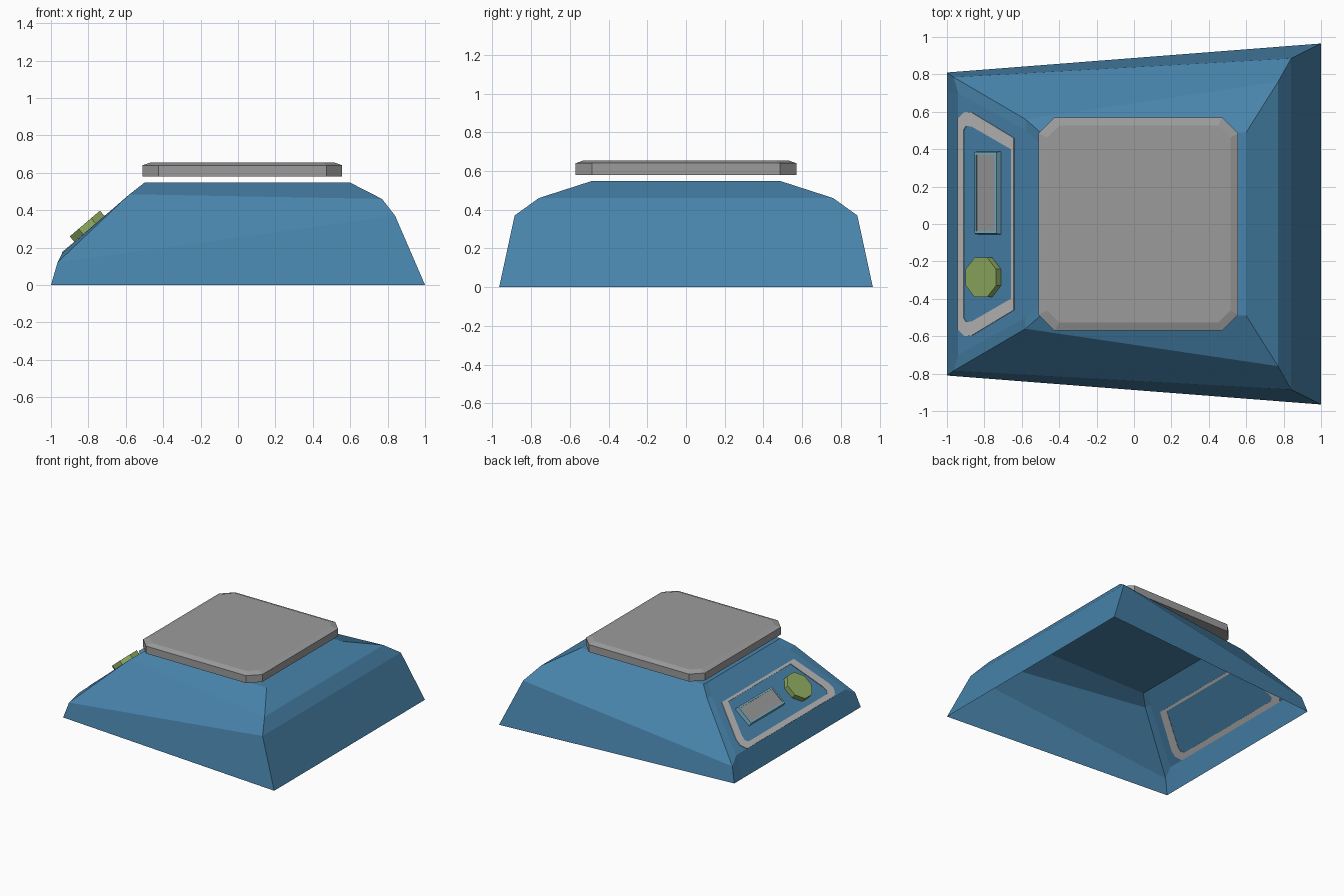
import bpy, bmesh, math
from mathutils import Vector, Matrix

if "Cube" in bpy.data.objects:
    bpy.data.objects.remove(bpy.data.objects["Cube"])


def material(name, rgb):
    m = bpy.data.materials.new(name)
    m.diffuse_color = (*rgb, 1)
    m.use_nodes = True
    m.node_tree.nodes["Principled BSDF"].inputs["Base Color"].default_value = m.diffuse_color
    return m


BLUE = material("body blue", (0.065, 0.23, 0.41))
GREY = material("steel grey", (0.33, 0.33, 0.33))
PALE = material("pale grey", (0.50, 0.50, 0.50))
TEAL = material("light teal", (0.19, 0.44, 0.56))
GREEN = material("knob green", (0.28, 0.42, 0.12))

# Local frame of the sloped control panel: x up the slope, y across, z outward
U = Vector((0.44, 0, 0.375)).normalized()
N = Vector((-U.z, 0, U.x))
PANEL = Matrix(((U.x, 0, N.x, -0.94), (0, 1, 0, 0), (U.z, 0, N.z, 0.17), (0, 0, 0, 1)))


def loft(name, rings, mats, cap_top=True, cap_bottom=False, closed=False, matrix=None):
    """Skin rings of points; the top cap uses the last material."""
    bm = bmesh.new()
    vs = [[bm.verts.new(p) for p in r] for r in rings]
    n = len(rings[0])
    pairs = list(zip(vs, vs[1:])) + ([(vs[-1], vs[0])] if closed else [])
    for a, b in pairs:
        for i in range(n):
            j = (i + 1) % n
            bm.faces.new((a[i], a[j], b[j], b[i]))
    if cap_top:
        bm.faces.new(vs[-1]).material_index = len(mats) - 1
    if cap_bottom:
        bm.faces.new(vs[0][::-1])
    bmesh.ops.recalc_face_normals(bm, faces=bm.faces)
    if matrix:
        bm.transform(matrix)
    me = bpy.data.meshes.new(name)
    bm.to_mesh(me)
    bm.free()
    for m in mats:
        me.materials.append(m)
    ob = bpy.data.objects.new(name, me)
    bpy.context.collection.objects.link(ob)
    return ob


def mirrored(half):
    """Close a half outline (y < 0) by mirroring it across y."""
    return half + [(x, -y, z) for x, y, z in reversed(half)]


def at(points, z):
    return [(x, y, z) for x, y in points]


def rect(x0, x1, y0, y1):
    return [(x0, y0), (x1, y0), (x1, y1), (x0, y1)]


def chamfered(x0, x1, y, c):
    return [(x0 + c, -y), (x1 - c, -y), (x1, -y + c), (x1, y - c),
            (x1 - c, y), (x0 + c, y), (x0, y - c), (x0, -y + c)]


# Hollow body: each ring is panel middle, panel corner, far corner
loft("body", [
    mirrored([(-1.0, -0.70, 0), (-1.0, -0.81, 0), (1.0, -0.965, 0)]),
    mirrored([(-0.94, -0.70, 0.17), (-0.965, -0.785, 0.12), (0.84, -0.885, 0.37)]),
    mirrored([(-0.58, -0.50, 0.477), (-0.58, -0.56, 0.485), (0.77, -0.76, 0.46)]),
    mirrored([(-0.50, -0.43, 0.545), (-0.50, -0.49, 0.547), (0.60, -0.49, 0.547)]),
], [BLUE])

# Weighing plate with cut corners and bevelled top
side = chamfered(-0.51, 0.557, 0.57, 0.085)
loft("weighing_plate", [
    at(side, 0.58), at(side, 0.64), at(chamfered(-0.465, 0.515, 0.527, 0.065), 0.655),
], [GREY], cap_bottom=True)

# Thin border around the controls
outer = [(0.0, -0.565), (0.05, -0.60), (0.10, -0.595), (0.394, -0.46)]
inner = [(0.04, -0.50), (0.06, -0.525), (0.10, -0.52), (0.374, -0.40)]
o = outer + [(x, -y) for x, y in reversed(outer)]
i = inner + [(x, -y) for x, y in reversed(inner)]
loft("panel_border", [at(o, -0.003), at(o, 0.005), at(i, 0.005), at(i, -0.003)],
     [PALE], cap_top=False, closed=True, matrix=PANEL)

# Display: raised teal rim around a grey screen
base, top, screen = (rect(0.137 + d, 0.300 - d, -0.055 + d, 0.388 - d) for d in (0, 0.004, 0.018))
loft("display", [at(base, 0.001), at(top, 0.033), at(screen, 0.033), at(screen, 0.028)],
     [TEAL, GREY], matrix=PANEL)

# Eight-sided knob
knob = [(0.195 + 0.115 * math.cos(a), -0.285 + 0.115 * math.sin(a))
        for a in (math.pi / 8 + k * math.pi / 4 for k in range(8))]
loft("knob", [at(knob, 0.001), at(knob, 0.042)], [GREEN], matrix=PANEL)
